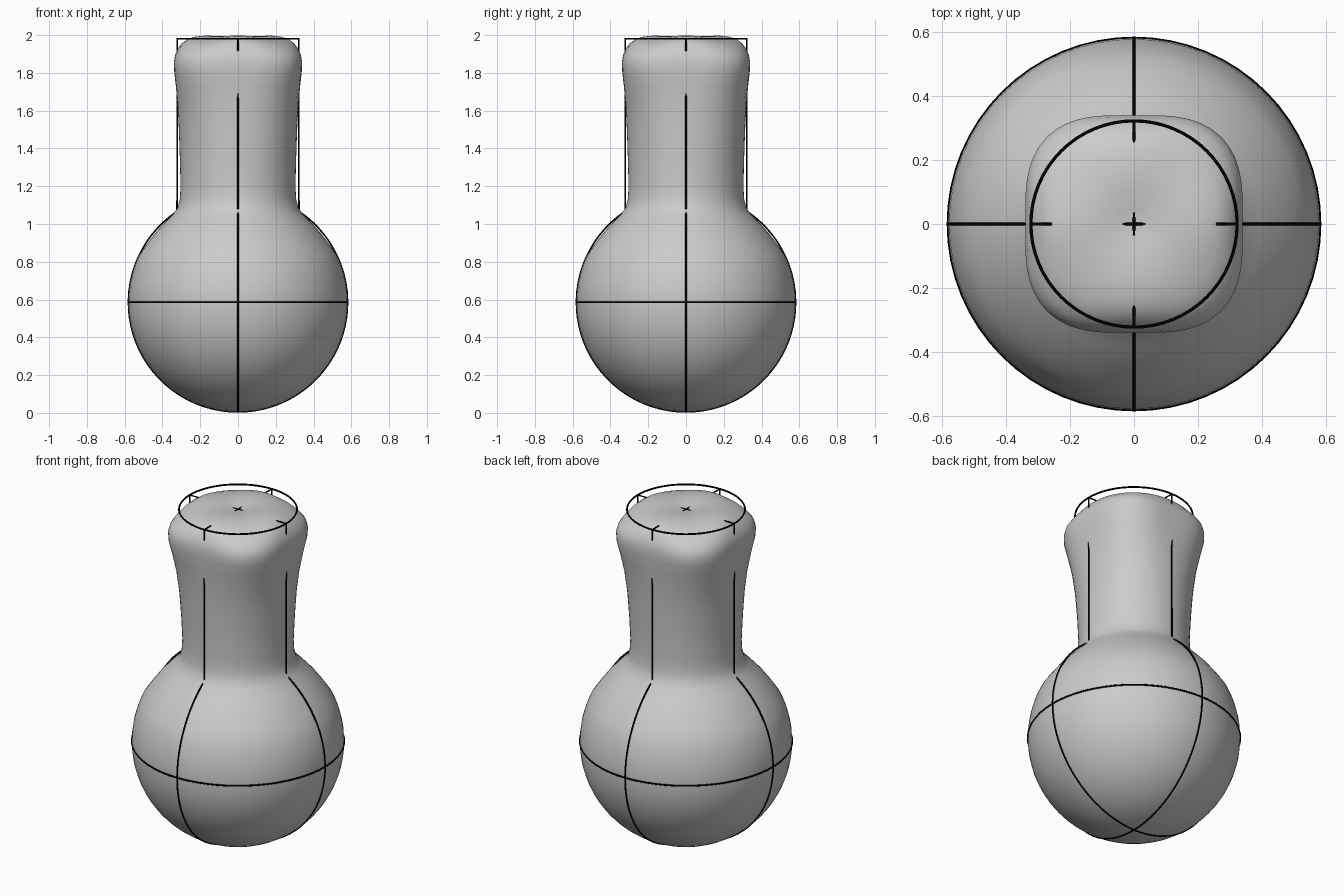
import bpy, bmesh, math

if "Cube" in bpy.data.objects:
    bpy.data.objects.remove(bpy.data.objects["Cube"])

R, CZ = 0.58, 0.585          # bulb radius and centre height
NECK, TOP, BASE = 0.322, 1.98, 1.07   # drawn cylinder radius, top and foot
SEGS = 64

# Profile rows: axis radius, height, squareness, corner droop
profile = []
for i in range(1, 25):       # spherical bulb up to the shoulder
    a = math.radians(-90 + i * 4.8)
    profile.append((R * math.cos(a), CZ + R * math.sin(a), 0, 0))
profile += [
    (0.485, 0.89, 0, 0), (0.44, 0.95, 0, 0), (0.39, 1.005, 0, 0),
    (0.345, 1.05, 0, 0), (0.32, 1.085, 0, 0), (0.308, 1.13, 0, 0),
    (0.304, 1.2, 0, 0), (0.308, 1.35, 0.01, 0), (0.313, 1.5, 0.03, 0),
    (0.319, 1.62, 0.06, 0), (0.329, 1.73, 0.10, 0), (0.338, 1.81, 0.13, 0),
    (0.339, 1.86, 0.135, 0), (0.333, 1.895, 0.125, 0), (0.32, 1.925, 0.105, 0.005),
    (0.297, 1.957, 0.08, 0.01), (0.265, 1.98, 0.06, 0.015), (0.225, 1.992, 0.04, 0.012),
    (0.17, 1.998, 0.02, 0.006), (0.1, 1.994, 0, 0), (0.045, 1.984, 0, 0)]

# Bulb and neck skin, lofted through the profile rows
bm = bmesh.new()
rings = []
for r, z, k, droop in profile:
    ring = []
    for s in range(SEGS):
        t = 2 * math.pi * s / SEGS
        c = (1 - math.cos(4 * t)) / 2
        rr = r * (1 + k * c)
        ring.append(bm.verts.new((rr * math.cos(t), rr * math.sin(t), z - droop * c)))
    rings.append(ring)
bottom = bm.verts.new((0, 0, CZ - R))
top = bm.verts.new((0, 0, 1.979))
for s in range(SEGS):
    n = (s + 1) % SEGS
    bm.faces.new((bottom, rings[0][n], rings[0][s]))
    bm.faces.new((top, rings[-1][s], rings[-1][n]))
    for a, b in zip(rings, rings[1:]):
        bm.faces.new((a[s], a[n], b[n], b[s]))
bmesh.ops.recalc_face_normals(bm, faces=bm.faces)
mesh = bpy.data.meshes.new("bulb_and_neck")
bm.to_mesh(mesh)
bm.free()
for p in mesh.polygons:
    p.use_smooth = True
bpy.context.collection.objects.link(bpy.data.objects.new("bulb_and_neck", mesh))

# Black guide wires
black = bpy.data.materials.new("black")
black.diffuse_color = (0, 0, 0, 1)
black.use_nodes = True
black.node_tree.nodes["Principled BSDF"].inputs["Base Color"].default_value = black.diffuse_color


def wire(name, pts, closed=False):
    cu = bpy.data.curves.new(name, 'CURVE')
    cu.dimensions = '3D'
    cu.bevel_depth = 0.005
    cu.bevel_resolution = 1
    cu.use_fill_caps = True
    sp = cu.splines.new('POLY')
    sp.points.add(len(pts) - 1)
    for q, p in zip(sp.points, pts):
        q.co = (*p, 1)
    sp.use_cyclic_u = closed
    cu.materials.append(black)
    bpy.context.collection.objects.link(bpy.data.objects.new(name, cu))


def circle(r, z, n=64):
    return [(r * math.cos(2 * math.pi * i / n), r * math.sin(2 * math.pi * i / n), z)
            for i in range(n)]


wire("bulb_equator", circle(R, CZ), True)
wire("neck_top_ring", circle(NECK, TOP), True)
wire("neck_foot_ring", circle(NECK, BASE), True)

# Meridians and neck outline in the two upright planes
end = math.acos(NECK / R)
for name, ux, uy in (("front", 1, 0), ("side", 0, 1)):
    arc = []
    for i in range(65):
        a = math.pi - end + (math.pi + 2 * end) * i / 64
        arc.append((R * math.cos(a), CZ + R * math.sin(a)))
    wire(name + "_meridian", [(d * ux, d * uy, z) for d, z in arc])
    box = [(-NECK, BASE), (-NECK, TOP), (NECK, TOP), (NECK, BASE)]
    wire(name + "_neck_outline", [(d * ux, d * uy, z) for d, z in box])
